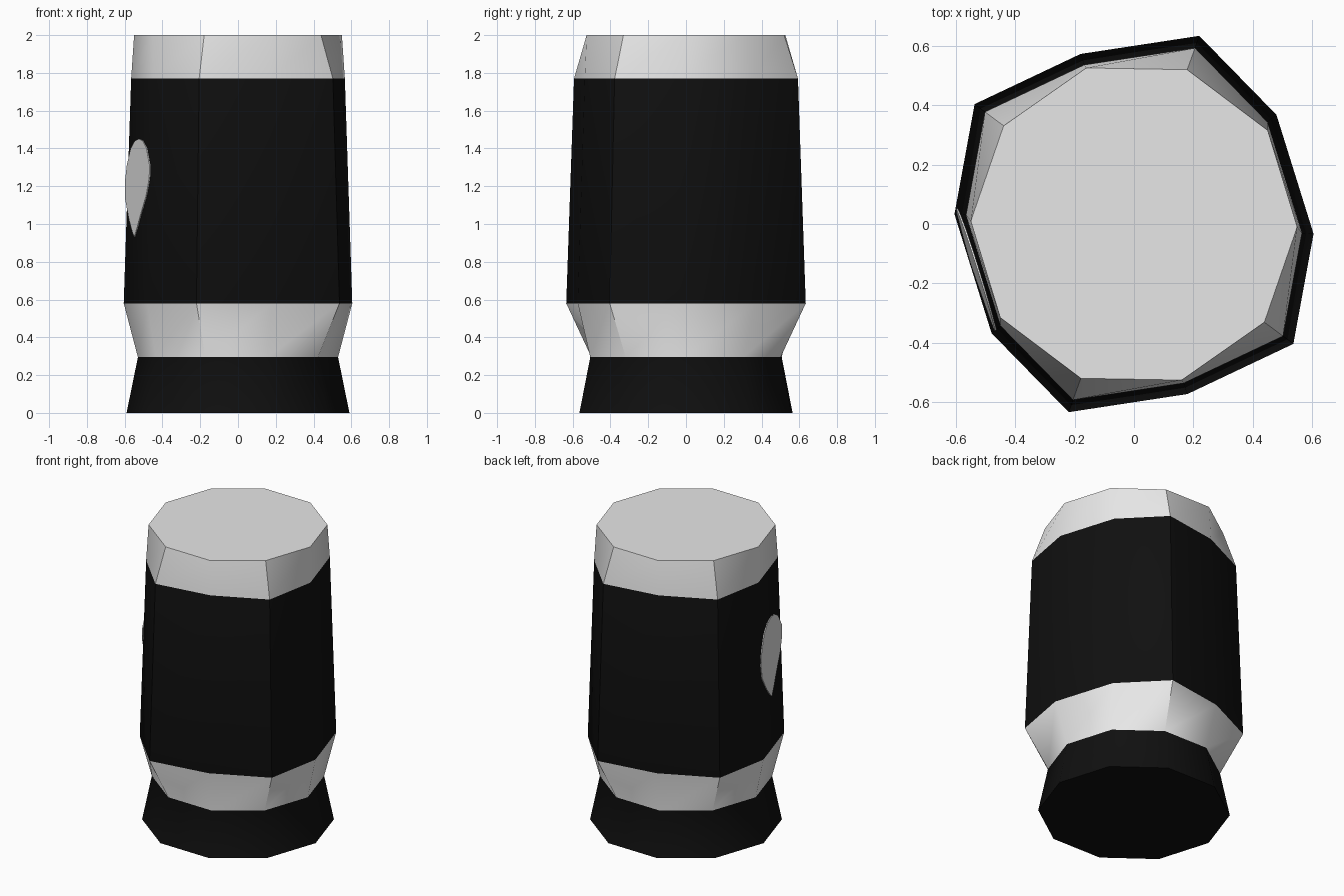
import bpy, bmesh, math
from mathutils import Vector

if "Cube" in bpy.data.objects:
    bpy.data.objects.remove(bpy.data.objects["Cube"])


def material(name, v):
    m = bpy.data.materials.new(name)
    m.diffuse_color = (v, v, v, 1)
    m.use_nodes = True
    m.node_tree.nodes["Principled BSDF"].inputs["Base Color"].default_value = m.diffuse_color
    return m


black = material("black", 0.005)
pale = material("pale grey", 0.8)


def finish(bm, name, mats, angle):
    bmesh.ops.recalc_face_normals(bm, faces=bm.faces)
    me = bpy.data.meshes.new(name)
    bm.to_mesh(me)
    bm.free()
    for m in mats:
        me.materials.append(m)
    ob = bpy.data.objects.new(name, me)
    bpy.context.collection.objects.link(ob)
    bpy.ops.object.select_all(action='DESELECT')
    ob.select_set(True)
    bpy.context.view_layer.objects.active = ob
    bpy.ops.object.shade_smooth_by_angle(angle=math.radians(angle))
    return ob


# Cross-sections: regular decagon for foot and lid, point-symmetric uneven decagon for the sleeve
def regular(r):
    return [(r * math.cos(math.radians(36 * k - 1)), r * math.sin(math.radians(36 * k - 1)))
            for k in range(10)]


half = [(0.605, -0.033), (0.48, 0.368), (0.22, 0.634), (-0.18, 0.573), (-0.537, 0.404)]
uneven = half + [(-x, -y) for x, y in half]


def scaled(s):
    return [(x * s, y * s) for x, y in uneven]


# Body: lofted rings, coloured by height
rings = [(0, regular(0.59)), (0.295, regular(0.53)), (0.58, scaled(1)),
         (1.77, scaled(0.935)), (2.0, regular(0.55))]
bm = bmesh.new()
loops = [[bm.verts.new((x, y, z)) for x, y in pts] for z, pts in rings]
for a, b in zip(loops, loops[1:]):
    for i in range(10):
        j = (i + 1) % 10
        bm.faces.new((a[i], a[j], b[j], b[i]))
bm.faces.new(loops[0][::-1])
bm.faces.new(loops[-1])
for f in bm.faces:
    z = f.calc_center_median().z
    f.material_index = 1 if 0.296 < z < 0.58 or z > 1.77 else 0
finish(bm, "bottle_body", [black, pale], 40)

# Drop-shaped emblem plate on the left sleeve facet
def on_side(i, z):
    s = 1 - 0.065 * (z - 0.58) / 1.19
    return Vector((uneven[i][0] * s, uneven[i][1] * s, z))


along = (on_side(6, 1.2) - on_side(5, 1.2)).normalized()
up = (on_side(5, 1.7) + on_side(6, 1.7) - on_side(5, 0.7) - on_side(6, 0.7)).normalized()
out = along.cross(up).normalized()
outline = [(-0.03, 0.93), (0.015, 0.98), (0.08, 1.06), (0.16, 1.15), (0.205, 1.24), (0.205, 1.31),
           (0.14, 1.40), (0.07, 1.44), (0.0, 1.45), (-0.07, 1.44), (-0.14, 1.40), (-0.2, 1.31),
           (-0.225, 1.22), (-0.21, 1.13), (-0.13, 1.02), (-0.07, 0.96)]
bm = bmesh.new()
layers = []
for d in (0.003, 0.009):
    layers.append([bm.verts.new((on_side(5, z) + on_side(6, z)) / 2 + along * u + out * d)
                   for u, z in outline])
n = len(outline)
bm.faces.new(layers[0][::-1])
bm.faces.new(layers[1])
for i in range(n):
    j = (i + 1) % n
    bm.faces.new((layers[0][i], layers[0][j], layers[1][j], layers[1][i]))
finish(bm, "drop_plate", [pale], 30)
